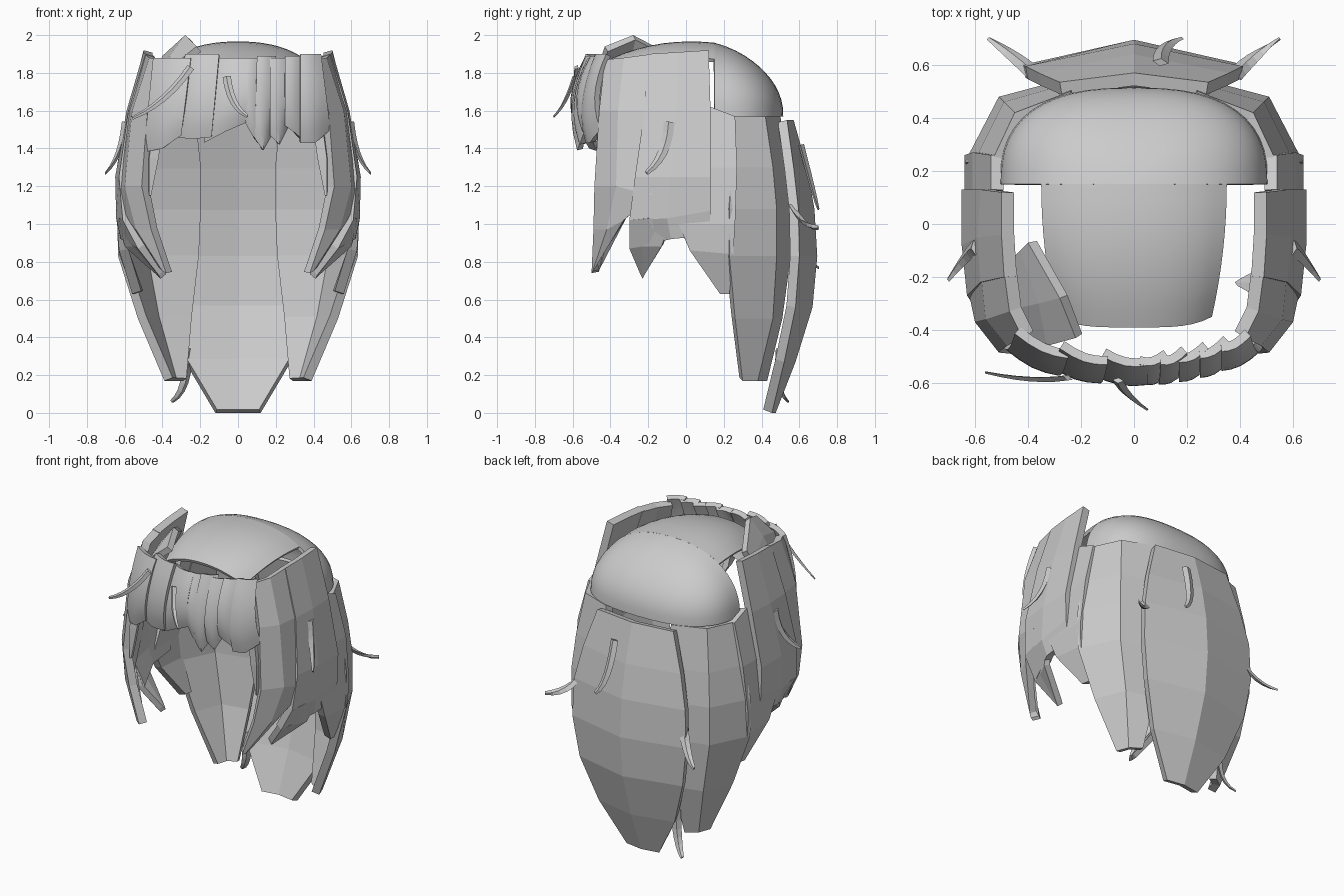
import bpy
import bmesh
import math
from mathutils import Vector

cube = bpy.data.objects.get("Cube")
if cube:
    bpy.data.objects.remove(cube, do_unlink=True)

# One plain grey for all the hair
GREY = (0.6, 0.6, 0.6, 1.0)
hair = bpy.data.materials.new("hair_grey")
hair.use_nodes = True
hair.diffuse_color = GREY
for node in hair.node_tree.nodes:
    if node.type == 'BSDF_PRINCIPLED':
        node.inputs["Base Color"].default_value = GREY

CENTRE = Vector((0, 0, 1))


def finish(name, bm, thickness=0.0, mirror=False, smooth=False):
    """Turn a bmesh into an object, thicken it inwards and mirror it."""
    mesh = bpy.data.meshes.new(name)
    bm.to_mesh(mesh)
    bm.free()
    obj = bpy.data.objects.new(name, mesh)
    bpy.context.collection.objects.link(obj)
    mesh.materials.append(hair)
    if thickness:
        shell = obj.modifiers.new("thickness", 'SOLIDIFY')
        shell.thickness = thickness
        shell.offset = -1
    if mirror:
        twin = obj.modifiers.new("mirror", 'MIRROR')
        twin.use_mirror_merge = False
    bpy.ops.object.select_all(action='DESELECT')
    obj.select_set(True)
    bpy.context.view_layer.objects.active = obj
    bpy.ops.object.convert(target='MESH')
    if smooth:
        bpy.ops.object.shade_smooth_by_angle(angle=math.radians(40))


def add_grid(bm, rows):
    """Skin a list of equally long rows of points."""
    grid = [[bm.verts.new(p) for p in row] for row in rows]
    for a, b in zip(grid, grid[1:]):
        for i in range(len(a) - 1):
            bm.faces.new((a[i], a[i + 1], b[i + 1], b[i]))


def face_outwards(bm):
    bmesh.ops.recalc_face_normals(bm, faces=bm.faces[:])
    bm.normal_update()
    score = sum(f.normal.dot(f.calc_center_median() - CENTRE) * f.calc_area() for f in bm.faces)
    if score < 0:
        bmesh.ops.reverse_faces(bm, faces=bm.faces[:])


def panel(name, rows, thickness=0.05, mirror=False, smooth=False):
    bm = bmesh.new()
    add_grid(bm, rows)
    face_outwards(bm)
    finish(name, bm, thickness, mirror, smooth)


def wisp(name, path, width=0.03, mirror=False):
    """A curved loose strand that tapers to its tip."""
    a, b, c = (Vector(p) for p in path)
    bm = bmesh.new()
    rings = []
    steps = 6
    for i in range(steps + 1):
        t = i / steps
        pos = a * (1 - t) ** 2 + b * 2 * t * (1 - t) + c * t * t
        along = ((b - a) * (1 - t) + (c - b) * t).normalized()
        out = Vector((pos.x, pos.y, 0)).normalized()
        side = along.cross(out).normalized()
        out = side.cross(along)
        r = width * (1 - 0.6 * t ** 2)
        rings.append([bm.verts.new(pos + d) for d in (side * r, out * r * 0.5, -side * r, -out * r * 0.5)])
    for p, q in zip(rings, rings[1:]):
        for i in range(4):
            j = (i + 1) % 4
            bm.faces.new((p[i], p[j], q[j], q[i]))
    bm.faces.new(rings[0])
    bm.faces.new(rings[-1])
    bmesh.ops.recalc_face_normals(bm, faces=bm.faces[:])
    finish(name, bm, mirror=mirror)


# Skull cap: half dome sloping to the back, with a narrower tongue running forward
def power(v, e):
    return math.copysign(abs(v) ** e, v)


RIM, RISE, HALF, JOIN, DEPTH = 1.57, 0.39, 0.505, 0.15, 0.365
PLAN, ARCH, SLOPE = 0.78, 0.88, 0.1
bm = bmesh.new()
dome = []
for i in range(13):
    lat = math.pi / 2 * i / 12
    row = []
    for j in range(25):
        lon = math.pi * j / 24
        ring = power(max(math.cos(lat), 0.001), ARCH)
        back = power(math.sin(lon), PLAN) * ring
        row.append((HALF * power(math.cos(lon), PLAN) * ring,
                    JOIN + DEPTH * back,
                    RIM + (RISE - SLOPE * back) * power(math.sin(lat), ARCH)))
    dome.append(row)
add_grid(bm, dome)
tongue = []
for i in range(9):
    t = i / 8
    row = []
    for j in range(17):
        s = j / 8 - 1
        x = s * 0.35
        z = RIM + RISE * (1 - abs(x / HALF) ** (2 / ARCH)) ** (ARCH / 2)
        z += 0.05 * t - 0.13 * t ** 2.2
        row.append((x * (1 - 0.16 * t * t), JOIN - t * (0.54 - 0.04 * s ** 4), z))
    tongue.append(row)
add_grid(bm, tongue)
bmesh.ops.remove_doubles(bm, verts=bm.verts[:], dist=0.002)
bm.normal_update()
for f in bm.faces:
    if f.normal.dot(f.calc_center_median() - CENTRE) < 0:
        f.normal_flip()
finish("skull_cap", bm, thickness=0.02, smooth=True)

# Long back panel: height, half width, depth at the middle, depth at the edge
back = [(1.55, 0.28, 0.57, 0.535), (1.3, 0.36, 0.64, 0.57), (1.08, 0.41, 0.68, 0.595),
        (0.83, 0.42, 0.695, 0.6), (0.56, 0.38, 0.67, 0.58), (0.27, 0.28, 0.58, 0.52),
        (0, 0.12, 0.475, 0.455)]
panel("back_panel", [[(-w, e, z), (0, m, z), (w, e, z)] for z, w, m, e in back])

# Back corner panels: height, then front, corner and rear points in plan
corner = [(1.57, (0.53, 0.25), (0.45, 0.42), (0.24, 0.5)),
          (1.3, (0.6, 0.24), (0.49, 0.46), (0.21, 0.54)),
          (1.08, (0.64, 0.23), (0.51, 0.48), (0.21, 0.56)),
          (0.83, (0.635, 0.23), (0.51, 0.48), (0.22, 0.555)),
          (0.5, (0.53, 0.26), (0.45, 0.46), (0.26, 0.51)),
          (0.17, (0.39, 0.3), (0.36, 0.38), (0.29, 0.43))]
panel("back_corner_panels", [[(x, y, z) for x, y in pts] for z, *pts in corner], mirror=True)

# Side locks, front to rear
panel("front_side_locks", [
    [(0.42, -0.43, 1.87), (0.47, -0.33, 1.88), (0.49, -0.18, 1.9)],
    [(0.48, -0.46, 1.6), (0.56, -0.36, 1.6), (0.58, -0.16, 1.6)],
    [(0.51, -0.485, 1.2), (0.6, -0.37, 1.2), (0.64, -0.18, 1.15)],
    [(0.46, -0.49, 0.97), (0.54, -0.42, 0.97), (0.58, -0.33, 1.02)],
    [(0.38, -0.5, 0.74), (0.4, -0.495, 0.75), (0.42, -0.48, 0.77)]], mirror=True)
panel("middle_side_locks", [
    [(0.49, -0.2, 1.9), (0.5, -0.04, 1.91), (0.5, 0.12, 1.92)],
    [(0.58, -0.22, 1.6), (0.59, -0.05, 1.6), (0.58, 0.13, 1.6)],
    [(0.63, -0.27, 1.25), (0.65, -0.08, 1.25), (0.65, 0.13, 1.25)],
    [(0.61, -0.3, 1.02), (0.645, -0.1, 1.03), (0.645, 0.13, 1.07)],
    [(0.53, -0.3, 0.87), (0.62, -0.08, 0.92), (0.63, 0.12, 0.94)]], mirror=True)
panel("middle_lock_tips", [
    [(0.61, -0.3, 1.02), (0.63, -0.2, 1.03), (0.64, -0.08, 1.02)],
    [(0.53, -0.3, 0.87), (0.55, -0.23, 0.88), (0.6, -0.13, 0.88)],
    [(0.42, -0.24, 0.73), (0.41, -0.23, 0.71), (0.43, -0.22, 0.73)]], thickness=0.04, mirror=True)
panel("rear_side_locks", [
    [(0.54, 0.13, 1.62), (0.54, 0.26, 1.57)],
    [(0.61, 0.06, 1.3), (0.61, 0.27, 1.3)],
    [(0.64, -0.04, 1), (0.64, 0.26, 1)],
    [(0.63, 0.02, 0.86), (0.63, 0.25, 0.84)],
    [(0.56, 0.18, 0.63), (0.55, 0.23, 0.63)]], mirror=True)
panel("temple_slivers", [
    [(0.4, -0.46, 1.5), (0.45, -0.47, 1.5)],
    [(0.42, -0.47, 1.35), (0.47, -0.475, 1.35)],
    [(0.46, -0.47, 1.15), (0.47, -0.475, 1.15)]], thickness=0.03, mirror=True)

# Raised lock standing over the right temple
panel("raised_lock", [
    [(-0.4, -0.07, 1.89), (-0.28, -0.28, 2), (-0.22, -0.43, 1.94)],
    [(-0.43, -0.1, 1.81), (-0.36, -0.3, 1.89), (-0.33, -0.46, 1.85)],
    [(-0.46, -0.13, 1.68), (-0.45, -0.32, 1.72), (-0.4, -0.47, 1.68)]], thickness=0.04)


# Fringe: shingled locks that follow a bulged arc around the brow
def fringe_lock(name, top, bottom, height, tips, twist):
    rows = []
    steps = 7
    for i in range(steps + 1):
        t = i / steps
        row = []
        for j in range(5):
            s = j / 4
            z_tip = tips[0] * (1 - s) + tips[2] * s
            z_tip += (tips[1] - (tips[0] + tips[2]) / 2) * (1 - abs(2 * s - 1))
            x = (top[0] * (1 - s) + top[1] * s) * (1 - t) + (bottom[0] * (1 - s) + bottom[1] * s) * t
            z = height * (1 - t) + z_tip * t
            y = -0.62 + 0.45 * x * x + 0.1 * (1 - t) ** 2 + 0.05 * t ** 3
            row.append((x, y - twist * (s - 0.5) - 0.015 * math.sin(math.pi * s), z))
        rows.append(row)
    panel(name, rows, thickness=0.035, smooth=True)


fringe = [((-0.45, -0.25), (-0.5, -0.3), 1.88, (1.38, 1.4, 1.47), 0.03),
          ((-0.28, -0.1), (-0.34, -0.14), 1.9, (1.46, 1.45, 1.46), 0.03),
          ((-0.12, 0.05), (-0.18, 0.05), 1.88, (1.43, 1.49, 1.54), 0.03),
          ((0.02, 0.13), (0.03, 0.12), 1.88, (1.55, 1.47, 1.42), -0.02),
          ((0.1, 0.2), (0.09, 0.18), 1.89, (1.45, 1.39, 1.47), -0.03),
          ((0.17, 0.28), (0.17, 0.27), 1.88, (1.47, 1.42, 1.52), -0.03),
          ((0.25, 0.36), (0.25, 0.36), 1.89, (1.52, 1.48, 1.43), -0.03),
          ((0.33, 0.44), (0.33, 0.49), 1.9, (1.43, 1.43, 1.5), -0.02)]
for n, shape in enumerate(fringe):
    fringe_lock(f"fringe_lock_{n + 1}", *shape)

# Loose wisps
wisp("side_wisps", [(0.6, -0.09, 1.54), (0.62, -0.1, 1.35), (0.7, -0.21, 1.27)], mirror=True)
wisp("back_wisp", [(0.1, 0.61, 1.42), (0.1, 0.68, 1.15), (0.18, 0.7, 1.08)])
wisp("back_left_wisp", [(0.38, 0.56, 1.1), (0.43, 0.62, 0.98), (0.55, 0.7, 0.98)])
wisp("back_right_wisp", [(-0.37, 0.56, 0.98), (-0.43, 0.62, 0.8), (-0.55, 0.7, 0.77)])
wisp("low_wisp", [(-0.27, 0.49, 0.34), (-0.26, 0.47, 0.12), (-0.35, 0.54, 0.06)])
wisp("brow_wisp", [(-0.25, -0.58, 1.83), (-0.38, -0.6, 1.64), (-0.56, -0.56, 1.56)], width=0.022)
wisp("centre_wisp", [(-0.06, -0.59, 1.78), (-0.04, -0.64, 1.62), (0.05, -0.7, 1.57)], width=0.022)
